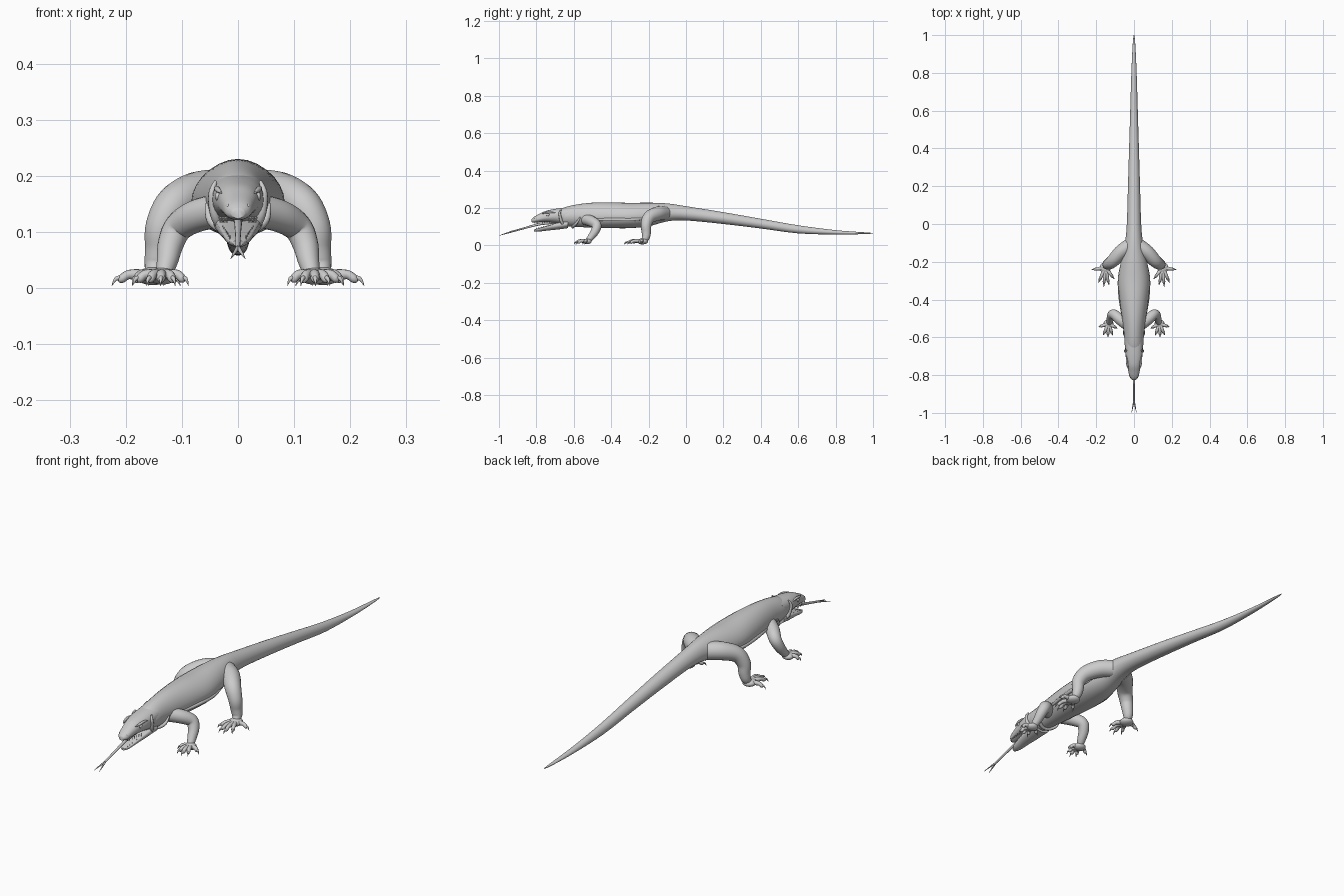
import bpy, bmesh, math
from mathutils import Vector, Matrix


def spline(rows, n):
    """Smoothly resample a list of number tuples (Catmull-Rom)."""
    out = []
    for i in range(len(rows) - 1):
        p = [rows[max(i - 1, 0)], rows[i], rows[i + 1], rows[min(i + 2, len(rows) - 1)]]
        for k in range(n):
            t = k / n
            out.append([0.5 * (2 * b + (c - a) * t + (2 * a - 5 * b + 4 * c - d) * t * t
                               + (3 * b - a - 3 * c + d) * t ** 3) for a, b, c, d in zip(*p)])
    return out + [list(rows[-1])]


def skin(bm, rings):
    loops = [[bm.verts.new(p) for p in r] for r in rings]
    n = len(loops[0])
    for a, b in zip(loops, loops[1:]):
        for i in range(n):
            bm.faces.new((a[i], a[(i + 1) % n], b[(i + 1) % n], b[i]))
    bm.faces.new(loops[0][::-1])
    bm.faces.new(loops[-1])


def loft(bm, rows, n=4, sides=28, peak=1.0):
    """Rows are (y, top, middle, bottom, half width)."""
    rings = []
    for y, top, mid, bot, w in spline(rows, n):
        ring = []
        for i in range(sides):
            a = 2 * math.pi * i / sides
            s, c = math.sin(a), math.cos(a)
            z = mid + (top - mid) * s ** peak if s > 0 else mid + (mid - bot) * s
            ring.append(Vector((w * c, y, z)))
        rings.append(ring)
    skin(bm, rings)


def tube(bm, pts, n=4, sides=14):
    """Points are (x, y, z, radius)."""
    s = spline(pts, n)
    c = [Vector(p[:3]) for p in s]
    rings, side, old = [], None, None
    for i, p in enumerate(s):
        t = (c[min(i + 1, len(c) - 1)] - c[max(i - 1, 0)]).normalized()
        side = t.orthogonal().normalized() if side is None else old.rotation_difference(t) @ side
        old, up = t, t.cross(side)
        rings.append([c[i] + max(p[3], 0.0004) * (side * math.cos(a) + up * math.sin(a))
                      for a in (2 * math.pi * k / sides for k in range(sides))])
    skin(bm, rings)


def ball(bm, loc, size, rot=0.0, axis='Z'):
    m = Matrix.Translation(loc) @ Matrix.Rotation(rot, 4, axis) @ Matrix.Diagonal((*size, 1))
    bmesh.ops.create_uvsphere(bm, u_segments=18, v_segments=12, radius=1, matrix=m)


def finish(name, bm, mirror=False, angle=60):
    bmesh.ops.recalc_face_normals(bm, faces=bm.faces)
    me = bpy.data.meshes.new(name)
    bm.to_mesh(me)
    bm.free()
    ob = bpy.data.objects.new(name, me)
    bpy.context.collection.objects.link(ob)
    if mirror:
        ob.modifiers.new("Mirror", 'MIRROR').use_mirror_merge = False
    bpy.ops.object.select_all(action='DESELECT')
    ob.select_set(True)
    bpy.context.view_layer.objects.active = ob
    bpy.ops.object.shade_smooth_by_angle(angle=math.radians(angle))
    return ob


# Body and tail
bm = bmesh.new()
loft(bm, [(-0.68, .190, .155, .112, .038), (-0.64, .206, .155, .102, .049),
          (-0.58, .219, .155, .098, .053), (-0.50, .228, .155, .095, .063),
          (-0.40, .230, .155, .092, .076), (-0.30, .227, .155, .092, .083),
          (-0.20, .228, .160, .102, .070), (-0.10, .224, .170, .128, .048),
          (0.0, .209, .168, .133, .038), (0.20, .177, .144, .114, .032),
          (0.40, .142, .115, .090, .026), (0.60, .107, .084, .064, .020),
          (0.80, .081, .069, .058, .014), (0.95, .070, .065, .060, .007),
          (1.0, .066, .065, .063, .002)], peak=1.12)
finish("body_and_tail", bm)

# Upper head and snout
bm = bmesh.new()
loft(bm, [(-0.62, .205, .158, .110, .048), (-0.67, .199, .157, .115, .046),
          (-0.71, .193, .155, .121, .043), (-0.75, .184, .150, .125, .036),
          (-0.78, .170, .143, .124, .030), (-0.81, .154, .136, .121, .023),
          (-0.825, .141, .132, .124, .011)], peak=0.75)
finish("head", bm)

# Lower jaw, hanging open
bm = bmesh.new()
loft(bm, [(-0.63, .135, .115, .092, .044), (-0.69, .120, .106, .084, .037),
          (-0.74, .106, .099, .079, .030), (-0.79, .092, .087, .073, .021),
          (-0.812, .084, .081, .074, .009)], peak=0.5)
finish("lower_jaw", bm)

# Forked tongue
bm = bmesh.new()
tube(bm, [(0, -.69, .125, .009), (0, -.78, .114, .007), (0, -.86, .093, .005), (0, -.94, .071, .0045)])
for s in (-1, 1):
    tube(bm, [(0, -.935, .072, .004), (s * .006, -.965, .063, .003), (s * .013, -1.0, .052, .0006)], sides=8)
finish("tongue", bm)

# Eyes, brows, nostrils, cheek folds
bm = bmesh.new()
ball(bm, (.0355, -.738, .163), (.006, .009, .008))
finish("eyes", bm, True)
bm = bmesh.new()
tube(bm, [(.030, -.768, .170, .002), (.036, -.745, .175, .005), (.038, -.720, .177, .005),
          (.040, -.695, .174, .002)], sides=10)
finish("brows", bm, True)
bm = bmesh.new()
ball(bm, (.018, -.806, .146), (.004, .007, .004))
finish("nostrils", bm, True)
bm = bmesh.new()
tube(bm, [(.040, -.668, .190, .003), (.046, -.675, .172, .006), (.046, -.672, .150, .007),
          (.040, -.665, .125, .008), (.030, -.650, .103, .005)], sides=10)
finish("cheek_folds", bm, True)

# Teeth on both jaws
bm = bmesh.new()
for i in range(7):
    t = i / 6
    y = -.73 - .078 * t
    tube(bm, [(.033 - .013 * t, y, .127, .0022), (.032 - .013 * t, y, .116, .0004)], n=1, sides=6)
    tube(bm, [(.028 - .013 * t, y + .008, .098 - .017 * t, .0022),
              (.027 - .013 * t, y + .008, .111 - .017 * t, .0004)], n=1, sides=6)
finish("teeth", bm, True)

# Loose skin: flank fold and throat fold
bm = bmesh.new()
tube(bm, [(.050, -.54, .140, .003), (.062, -.47, .138, .007), (.075, -.38, .138, .008),
          (.077, -.28, .138, .008), (.060, -.18, .148, .003)], sides=12)
finish("flank_folds", bm, True)
bm = bmesh.new()
tube(bm, [(.056, -.565, .150, .003), (.049, -.585, .120, .007), (.025, -.60, .103, .008),
          (0, -.605, .098, .008), (-.025, -.60, .103, .008), (-.049, -.585, .120, .007),
          (-.056, -.565, .150, .003)], sides=10)
finish("throat_fold", bm)


def leg(name, path, palm, size, tips):
    """Mirrored pair of legs with a palm, arched toes and hooked claws."""
    bm, claws = bmesh.new(), bmesh.new()
    tube(bm, path, n=5, sides=20)
    ball(bm, palm, size)
    base = Vector(palm)
    for x, y in tips:
        tip = Vector((x, y, .004))
        d = tip - base
        d.z = 0
        at = lambda t, z, r: (base.x + d.x * t, base.y + d.y * t, z, r)
        tube(bm, [at(.15, .022, .011), at(.45, .024, .0095), at(.62, .023, .008),
                  at(.76, .016, .0075), at(.84, .014, .004)], sides=10)
        tube(claws, [at(.76, .018, .005), at(.90, .016, .0035), at(1, .004, .0004)], sides=8)
    finish(name, bm, True)
    finish(name.replace("legs", "claws"), claws, True)


# Front legs
leg("front_legs",
    [(.035, -.535, .138, .030), (.075, -.505, .128, .029), (.106, -.478, .108, .026),
     (.120, -.485, .078, .023), (.126, -.505, .048, .019), (.132, -.525, .024, .014)],
    (.135, -.528, .021), (.026, .024, .015),
    [(.088, -.552), (.112, -.590), (.138, -.600), (.163, -.588), (.188, -.545)])

# Hind legs
leg("hind_legs",
    [(.025, -.115, .172, .038), (.070, -.150, .170, .038), (.112, -.196, .150, .034),
     (.136, -.213, .110, .029), (.141, -.212, .070, .025), (.146, -.215, .042, .021),
     (.150, -.228, .024, .015)],
    (.152, -.232, .021), (.030, .030, .016),
    [(.103, -.292), (.132, -.325), (.160, -.332), (.189, -.312), (.225, -.242)])
